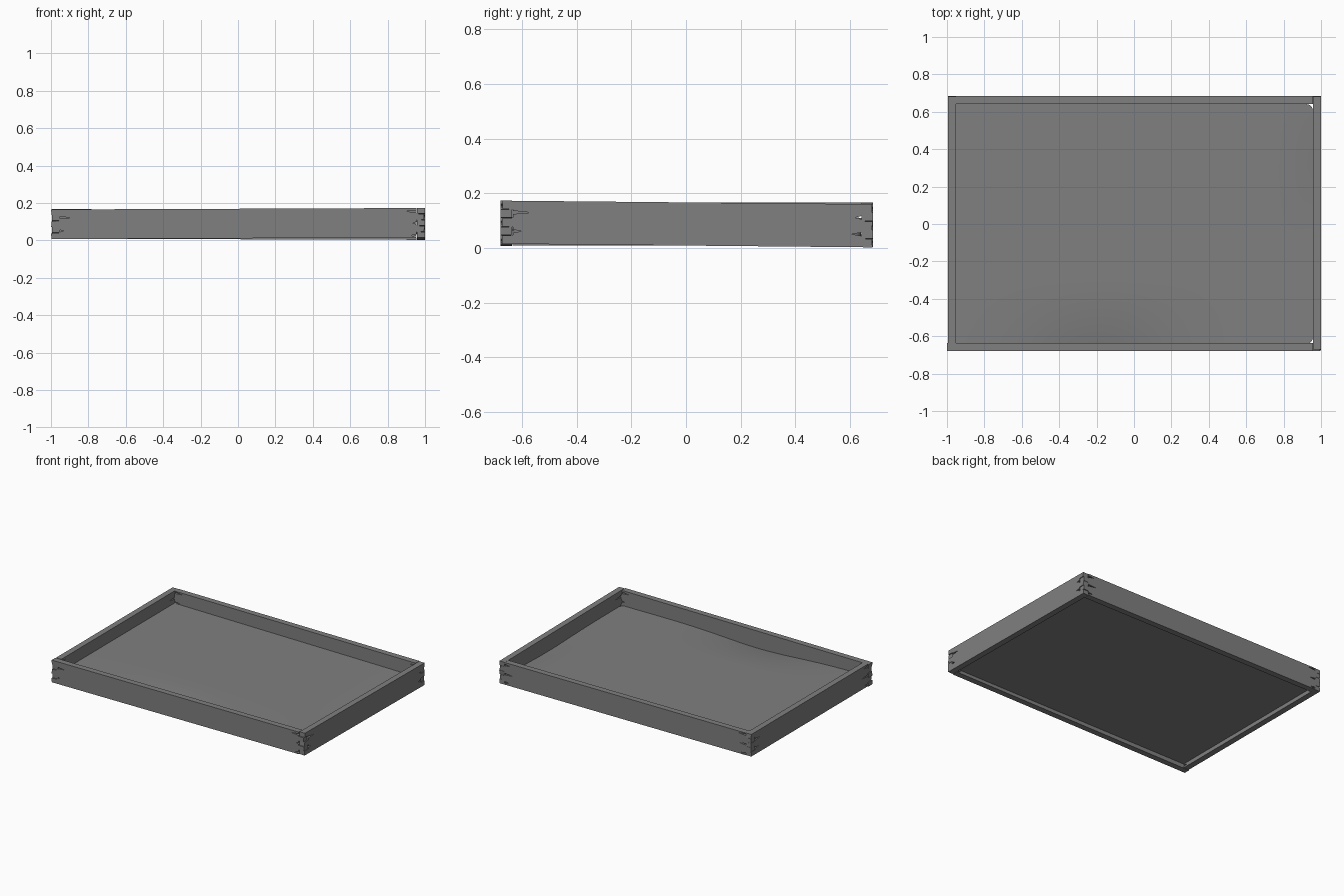
import bpy, bmesh, math, random

if "Cube" in bpy.data.objects:
    bpy.data.objects.remove(bpy.data.objects["Cube"])

random.seed(4)
BANDS = 5
T = 0.042          # board thickness
H = 0.16           # board height

wood = bpy.data.materials.new('dark_wood')
wood.diffuse_color = (.215, .215, .215, 1)
wood.use_nodes = True
wood.node_tree.nodes["Principled BSDF"].inputs["Base Color"].default_value = wood.diffuse_color


def end_points(outer, sign, top_out):
    """Splintered finger joint, bottom to top; sign points away from the board."""
    pts = []
    for k in range(BANDS):
        z0, z1 = H * k / BANDS, H * (k + 1) / BANDS
        if (k % 2 == 0) == top_out:
            pts += [(outer - sign * random.uniform(0, .004), z0 + .001),
                    (outer - sign * random.uniform(0, .004), z1 - .001)]
        else:
            base = outer - sign * T
            deep = base - sign * random.uniform(.02, .07)
            zc = z0 + (z1 - z0) * random.uniform(.35, .65)
            pts += [(base, z0 + .001), (base, zc - .006), (deep, zc),
                    (base, zc + .006), (base, z1 - .001)]
    return pts


def make_board(name, axis, a, b, c, a_out, b_out, za, zb):
    """Board along x or y from a to b, centred across at c, with end heights za and zb."""
    profile = end_points(b, 1, b_out) + end_points(a, -1, a_out)[::-1]
    bm = bmesh.new()
    vs = []
    for u, z in profile:
        z += za + (zb - za) * (u - a) / (b - a)
        vs.append(bm.verts.new((u, c - T / 2, z) if axis == 'x' else (c - T / 2, u, z)))
    face = bm.faces.new(vs)
    ext = bmesh.ops.extrude_face_region(bm, geom=[face])
    moved = [g for g in ext['geom'] if isinstance(g, bmesh.types.BMVert)]
    bmesh.ops.translate(bm, verts=moved, vec=(0, T, 0) if axis == 'x' else (T, 0, 0))
    bmesh.ops.triangulate(bm, faces=[f for f in bm.faces if len(f.verts) > 4])
    bmesh.ops.recalc_face_normals(bm, faces=bm.faces)
    me = bpy.data.meshes.new(name)
    bm.to_mesh(me)
    bm.free()
    me.materials.append(wood)
    ob = bpy.data.objects.new(name, me)
    bpy.context.collection.objects.link(ob)


# four slightly skewed side boards
make_board('front_board', 'x', -1.0, .997, -.658, True, False, .006, .014)
make_board('back_board', 'x', -.995, .997, .663, False, False, .008, .002)
make_board('left_board', 'y', -.678, .684, -.973, False, True, .008, .008)
make_board('right_board', 'y', -.675, .684, .978, True, True, .014, .001)


# base panel: flat underside, warped top, right-hand corners clipped
def top_height(x, y):
    dip = .028 * math.exp(-((x + .15) / .4) ** 2) * max(0, (-y - .3) / .34) ** 2
    side = .012 * max(0, (x - .75) / .2) ** 2 * math.exp(-((y - .2) / .35) ** 2)
    return .073 - .008 * x - dip - side


bpy.ops.mesh.primitive_cube_add(size=2)
panel = bpy.context.object
panel.name = 'base_panel'
panel.data.materials.append(wood)
bm = bmesh.new()
bm.from_mesh(panel.data)
for v in bm.verts:
    v.co.x = .957 if v.co.x > 0 else -.955
    v.co.y *= .641
corners = [e for e in bm.edges if all(v.co.x > 0 for v in e.verts)
           and abs(e.verts[0].co.z - e.verts[1].co.z) > 1]
bmesh.ops.bevel(bm, geom=corners, offset=.035, segments=3, profile=.5, affect='EDGES')
for i in range(1, 40):
    for n, r in (((1, 0, 0), .955), ((0, 1, 0), .641)):
        p = [q * (-r + 2 * r * i / 40) for q in n]
        bmesh.ops.bisect_plane(bm, geom=bm.verts[:] + bm.edges[:] + bm.faces[:],
                               plane_co=p, plane_no=n)
for v in bm.verts:
    v.co.z = top_height(v.co.x, v.co.y) if v.co.z > 0 else .037
bm.to_mesh(panel.data)
bm.free()
bpy.ops.object.shade_smooth_by_angle(angle=math.radians(35))
